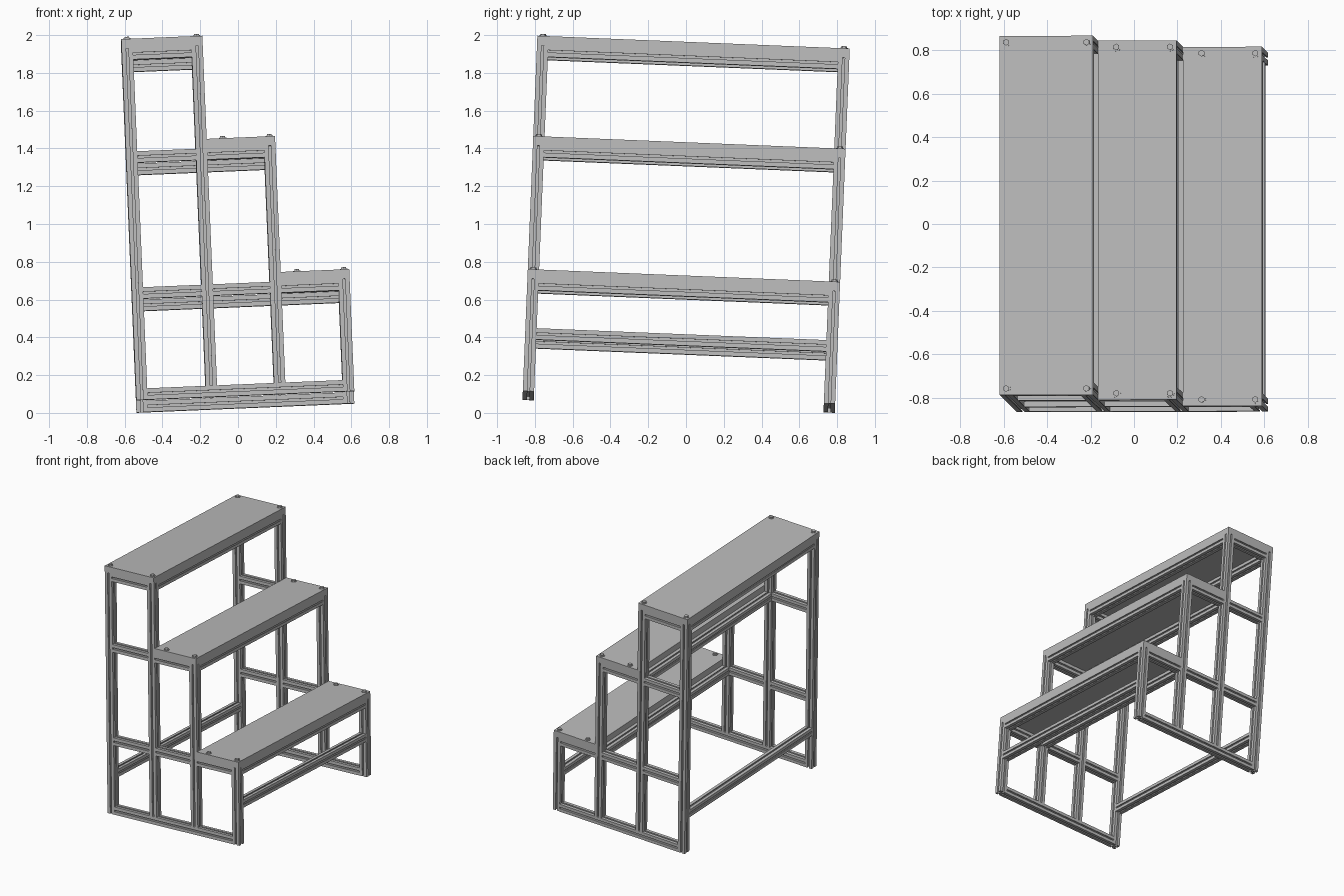
import bpy, bmesh
from mathutils import Matrix, Vector

cube = bpy.data.objects.get("Cube")
if cube:
    bpy.data.objects.remove(cube, do_unlink=True)

S = 0.06                              # width of the slotted bars
D = 1.655                             # depth of the rack
BOARD = 0.05                          # board thickness
POSTS = [0.0, 0.37, 0.732, 1.095]     # near edge of each post
TOPS = [1.914, 1.367, 0.646]          # top of each tier
TIERS = [(0, 1), (1, 2), (2, 3)]      # posts on both sides of each tier

# The whole rack leans slightly
PLACE = (Matrix.Translation((-0.538, -0.866, 0.068))
         @ Matrix.Rotation(-0.041, 4, 'X') @ Matrix.Rotation(-0.042, 4, 'Y'))

metal = bpy.data.materials.new("light_grey_metal")
metal.use_nodes = True
GREY = (0.5, 0.5, 0.5, 1.0)
metal.diffuse_color = GREY
metal.node_tree.nodes["Principled BSDF"].inputs["Base Color"].default_value = GREY


def finish(name, bm):
    bmesh.ops.recalc_face_normals(bm, faces=bm.faces)
    mesh = bpy.data.meshes.new(name)
    bm.to_mesh(mesh)
    bm.free()
    mesh.materials.append(metal)
    obj = bpy.data.objects.new(name, mesh)
    bpy.context.collection.objects.link(obj)
    obj.matrix_world = PLACE
    return obj


# Cross-section with a T-shaped slot in each side
half = [(0.5, 0.5), (0.1, 0.5), (0.1, 0.39), (0.25, 0.39), (0.25, 0.33), (0.11, 0.19)]
side = half + [(-x, y) for x, y in reversed(half[1:])]
section = []
for turn in range(4):
    for x, y in side:
        for _ in range(turn):
            x, y = -y, x
        section.append((x * S, y * S))


def beam(name, corner, axis, length):
    """Slotted bar running from its low corner along axis 0, 1 or 2."""
    bm = bmesh.new()
    base = bm.faces.new([bm.verts.new((x, y, 0)) for x, y in section])
    ext = bmesh.ops.extrude_face_region(bm, geom=[base], use_keep_orig=True)
    bmesh.ops.translate(bm, vec=(0, 0, length),
                        verts=[v for v in ext["geom"] if isinstance(v, bmesh.types.BMVert)])
    for v in bm.verts:
        u, w, t = v.co
        p = [0, 0, 0]
        p[axis], p[(axis + 1) % 3], p[(axis + 2) % 3] = t, u + S / 2, w + S / 2
        v.co = Vector(p) + Vector(corner)
    return finish(name, bm)


def board(name, x0, x1, top):
    bm = bmesh.new()
    bmesh.ops.create_cube(bm, size=1, matrix=Matrix.Translation(((x0 + x1) / 2, D / 2, top - BOARD / 2))
                          @ Matrix.Diagonal((x1 - x0, D, BOARD, 1)))
    return finish(name, bm)


def bolt(name, x, y, z):
    """Round washer with a hexagonal head."""
    bm = bmesh.new()
    for sides, radius, low, high in ((16, 0.02, 0, 0.004), (6, 0.015, 0.004, 0.012)):
        bmesh.ops.create_cone(bm, cap_ends=True, segments=sides, radius1=radius, radius2=radius,
                              depth=high - low, matrix=Matrix.Translation((x, y, z + (low + high) / 2)))
    return finish(name, bm)


# End frames: posts, bottom rail and cross ties
heights = [TOPS[0], TOPS[0], TOPS[1], TOPS[2]]
for end, y in (("front", 0.0), ("back", D - S)):
    for i, (x, top) in enumerate(zip(POSTS, heights)):
        foot = 0 if i in (0, 3) else S
        beam(f"{end}_post_{i + 1}", (x, y, foot), 2, top - BOARD - foot)
    beam(f"{end}_bottom_rail", (S, y, 0), 0, POSTS[3] - S)
    for t, top in enumerate(TOPS):
        for k in range(t + 1):
            x0 = POSTS[k] + S
            beam(f"{end}_tie_{t + 1}_{k + 1}", (x0, y, top - BOARD - S), 0, POSTS[k + 1] - x0)

# Tiers: long rails, board and bolts
for t, ((a, b), top) in enumerate(zip(TIERS, TOPS)):
    for label, p in (("inner", a), ("outer", b)):
        beam(f"tier_{t + 1}_{label}_rail", (POSTS[p], S, top - BOARD - S), 1, D - 2 * S)
    x0 = POSTS[a] if t == 0 else POSTS[a] + S
    x1 = POSTS[b] + S
    board(f"tier_{t + 1}_board", x0, x1, top)
    inset = S / 2 if t == 0 else 0.085
    for x in (x0 + inset, x1 - S / 2):
        for y in (S / 2, D - S / 2):
            bolt(f"tier_{t + 1}_bolt", x, y, top)

# Low stretchers joining the two end frames
for label, p in (("tall_side", 0), ("low_side", 3)):
    beam(f"{label}_stretcher", (POSTS[p], S, 0.275), 1, D - 2 * S)
